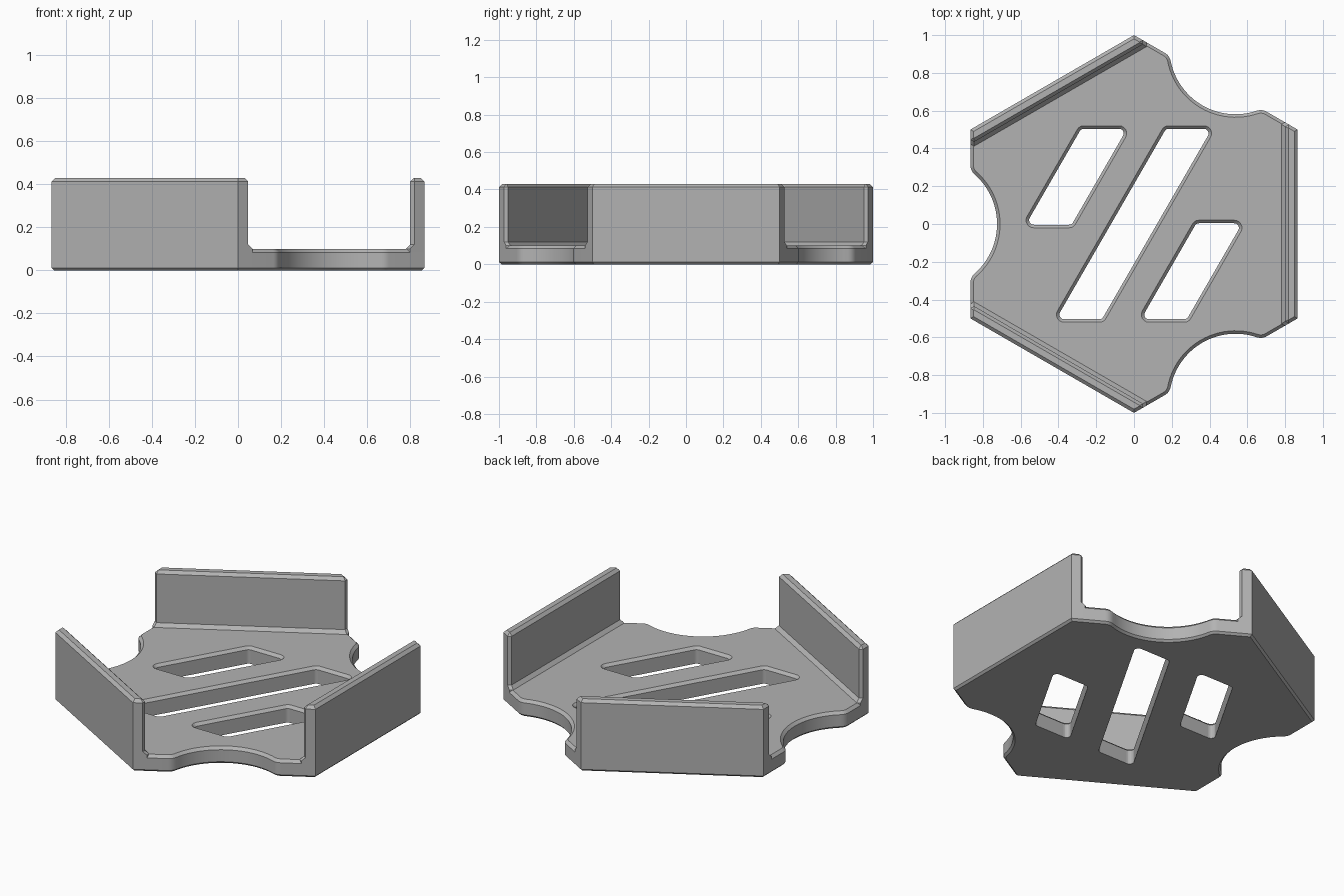
import bpy, bmesh, math
from mathutils import Vector

cube = bpy.data.objects.get("Cube")
if cube:
    bpy.data.objects.remove(cube, do_unlink=True)

APOTHEM = math.sqrt(3) / 2
FLOOR, RIM, HEIGHT, EASE = 0.1, 0.016, 0.43, 0.017

grey = bpy.data.materials.new("plain grey")
grey.use_nodes = True
grey.diffuse_color = (0.45, 0.45, 0.45, 1)
grey.node_tree.nodes["Principled BSDF"].inputs["Base Color"].default_value = grey.diffuse_color


def place(n, u, angle):
    """Point n outward and u along the side that faces the given angle."""
    c, s = math.cos(angle), math.sin(angle)
    return Vector((n * c - u * s, n * s + u * c))


def offset(loop, d):
    """Move a counter-clockwise outline inward by d with mitred corners."""
    out = []
    for i, p in enumerate(loop):
        a = (p - loop[i - 1]).normalized()
        b = (loop[(i + 1) % len(loop)] - p).normalized()
        na, nb = Vector((-a.y, a.x)), Vector((-b.y, b.x))
        out.append(p + (na + nb) * d / (1 + na.dot(nb)))
    return out


def loft(name, layers):
    """Closed solid through (outline, z) layers."""
    bm = bmesh.new()
    rings = [[bm.verts.new((p.x, p.y, z)) for p in loop] for loop, z in layers]
    for low, high in zip(rings, rings[1:]):
        for i in range(len(low)):
            j = (i + 1) % len(low)
            bm.faces.new((low[i], low[j], high[j], high[i]))
    bm.faces.new(rings[0][::-1])
    bm.faces.new(rings[-1])
    mesh = bpy.data.meshes.new(name)
    bm.to_mesh(mesh)
    bm.free()
    mesh.materials.append(grey)
    obj = bpy.data.objects.new(name, mesh)
    bpy.context.collection.objects.link(obj)
    return obj


def scallop():
    """Shallow arc with rounded shoulders, as (n, u) points."""
    r, f, centre, shoulder = 0.35, 0.06, 1.075, 0.31
    a = math.asin(shoulder / (r + f))
    lead = [(APOTHEM - f + f * math.cos(a * i / 6), -shoulder + f * math.sin(a * i / 6))
            for i in range(6)]
    arc = [(centre - r * math.cos(a * i / 12), r * math.sin(a * i / 12))
           for i in range(-12, 13)]
    return lead + arc + [(n, -u) for n, u in reversed(lead)]


def slot(cx, cy, half_height, half_width=0.14, r=0.04):
    """Slanted parallelogram with rounded corners."""
    slant = half_height / math.tan(math.pi / 3)
    loop = []
    for sx, sy, start, sweep in ((-1, -1, 150, 120), (1, -1, 270, 60),
                                 (1, 1, -30, 120), (-1, 1, 90, 60)):
        corner = Vector((cx + sx * half_width + sy * slant, cy + sy * half_height))
        mid = math.radians(start + sweep / 2)
        reach = r / math.cos(math.radians(sweep / 2))
        centre = corner - reach * Vector((math.cos(mid), math.sin(mid)))
        for i in range(7):
            t = math.radians(start + sweep * i / 6)
            loop.append(centre + r * Vector((math.cos(t), math.sin(t))))
    return loop


# Floor plate: hexagon with three scalloped sides and eased rims
outline = []
for k in range(6):
    side = [(APOTHEM, -0.5)] + (scallop() if k % 2 else [])
    outline += [place(n, u, k * math.pi / 3) for n, u in side]
floor = loft("floor_plate", [(offset(outline, 0.012), 0), (outline, 0.012),
                             (outline, FLOOR - RIM), (offset(outline, RIM), FLOOR)])

# Three slanted slots with flared tops
for cx, cy, hh in ((-0.305, 0.25, 0.27), (0, 0, 0.52), (0.305, -0.25, 0.27)):
    wide = slot(cx, cy, hh)
    inner = offset(wide, RIM)
    cutter = loft("slot_cutter", [(inner, -0.1), (inner, FLOOR - RIM),
                                  (wide, FLOOR), (wide, FLOOR + 0.1)])
    cutter.hide_render = True
    cutter.hide_set(True)
    cut = floor.modifiers.new("slot", "BOOLEAN")
    cut.operation, cut.solver, cut.object = "DIFFERENCE", "EXACT", cutter


def wall_plan(inner, angle, clip=0.022):
    """Wall footprint whose ends follow the neighbouring hexagon sides."""
    end = 0.5 + (APOTHEM - inner) / math.sqrt(3)
    half = [(APOTHEM, 0.5), (inner + clip * math.sin(math.pi / 3), end - clip / 2),
            (inner, end - clip)]
    pts = half + [(n, -u) for n, u in reversed(half)]
    return [place(n, u, angle) for n, u in pts]


# Walls on alternate sides, with a sloped foot and eased top
walls = []
for name, k in (("left_wall", 0), ("back_right_wall", 1), ("front_right_wall", 2)):
    angle = k * math.tau / 3
    foot, body = wall_plan(0.78, angle), wall_plan(0.8, angle)
    walls.append(loft(name, [(foot, FLOOR - RIM), (foot, FLOOR), (body, 0.12),
                             (body, HEIGHT - EASE), (offset(body, EASE), HEIGHT)]))

# Smooth the curved rims, keep hard edges
bpy.ops.object.select_all(action="DESELECT")
for obj in walls + [floor]:
    obj.select_set(True)
bpy.context.view_layer.objects.active = floor
bpy.ops.object.shade_smooth_by_angle(angle=math.radians(25))
